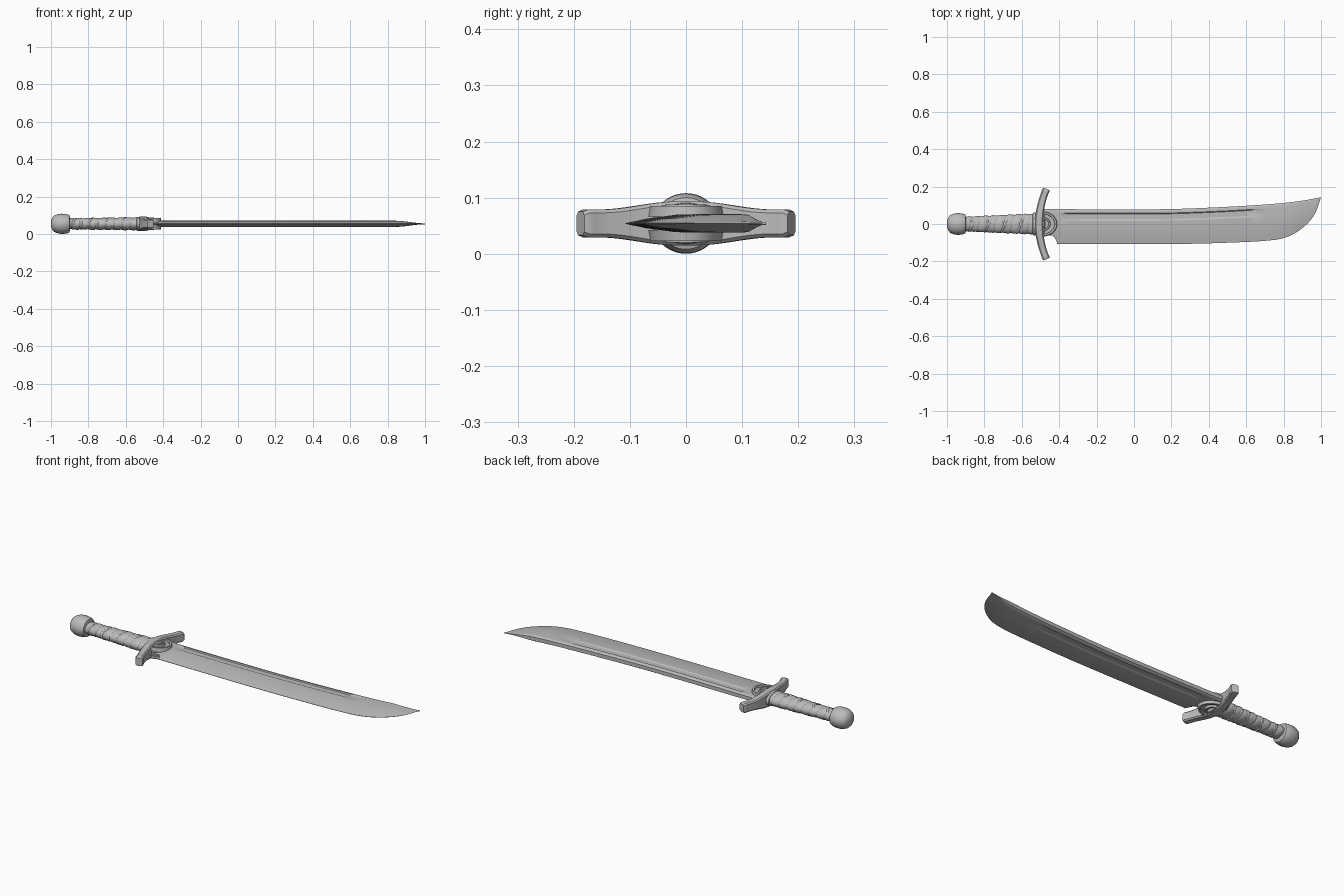
import bpy, bmesh, math
from mathutils import Vector

if "Cube" in bpy.data.objects:
    bpy.data.objects.remove(bpy.data.objects["Cube"])

MID = 0.054  # height of the sword's centre plane

steel = bpy.data.materials.new("grey_steel")
steel.use_nodes = True
steel.diffuse_color = (0.5, 0.5, 0.5, 1)
steel.node_tree.nodes["Principled BSDF"].inputs["Base Color"].default_value = (0.5, 0.5, 0.5, 1)


def loft(name, rings, angle=30):
    """Skin closed rings of equal length and cap both ends."""
    bm = bmesh.new()
    loops = [[bm.verts.new(p) for p in ring] for ring in rings]
    n = len(loops[0])
    for a, b in zip(loops, loops[1:]):
        for i in range(n):
            bm.faces.new((a[i], a[(i + 1) % n], b[(i + 1) % n], b[i]))
    bm.faces.new(loops[0])
    bm.faces.new(loops[-1])
    bmesh.ops.remove_doubles(bm, verts=bm.verts, dist=1e-5)
    bmesh.ops.recalc_face_normals(bm, faces=bm.faces)
    mesh = bpy.data.meshes.new(name)
    bm.to_mesh(mesh)
    bm.free()
    mesh.materials.append(steel)
    obj = bpy.data.objects.new(name, mesh)
    bpy.context.collection.objects.link(obj)
    bpy.ops.object.select_all(action='DESELECT')
    obj.select_set(True)
    bpy.context.view_layer.objects.active = obj
    bpy.ops.object.shade_smooth_by_angle(angle=math.radians(angle))
    return obj


def curve(points, x):
    """Smooth interpolation through points sorted by x."""
    def slope(i):
        a, b = points[max(i - 1, 0)], points[min(i + 1, len(points) - 1)]
        return (b[1] - a[1]) / (b[0] - a[0])
    for i in range(len(points) - 1):
        (x0, y0), (x1, y1) = points[i], points[i + 1]
        if x <= x1 or i == len(points) - 2:
            h = x1 - x0
            t = min(max((x - x0) / h, 0), 1)
            return ((2*t**3 - 3*t*t + 1) * y0 + (t**3 - 2*t*t + t) * h * slope(i)
                    + (3*t*t - 2*t**3) * y1 + (t**3 - t*t) * h * slope(i + 1))


def ease(a, b, x):
    t = min(max((x - a) / (b - a), 0), 1)
    return t * t * (3 - 2 * t)


# Blade: curved spine, long fuller and tapered cutting edge
SPINE = [(-0.48, 0.08), (-0.1, 0.078), (0.2, 0.08), (0.5, 0.092), (0.75, 0.108), (0.9, 0.125), (1, 0.143)]
EDGE = [(-0.41, -0.107), (0.2, -0.107), (0.5, -0.1), (0.75, -0.085), (0.84, -0.06),
        (0.92, -0.005), (0.97, 0.06), (1, 0.142)]


def blade_ring(x):
    top = curve(SPINE, x)
    # the heel of the edge is cut back in a small notch
    low = curve(EDGE, x) if x >= -0.41 else -0.062 - 0.03 * ease(-0.435, -0.41, x)
    width = top - low
    thin = 1 - 0.85 * ease(0.84, 1, x)
    groove = 0.004 * ease(-0.4, -0.37, x) * (1 - ease(0.6, 0.72, x))
    section = [(0, 0.010), (0.05, 0.0155), (0.11, 0.0165), (0.135, 0.0165 - groove),
               (0.28, 0.0165 - groove), (0.33, 0.0165), (0.52, 0.0155), (0.8, 0.0085), (1, 0.0008)]
    half = [(top - t * width, h * thin) for t, h in section]
    return ([Vector((x, y, MID + h)) for y, h in half]
            + [Vector((x, y, MID - h)) for y, h in reversed(half)])


stations = [-0.48, -0.435, -0.425, -0.415, -0.41]
stations += [-0.4 + 1.2 * i / 60 for i in range(60)]
stations += [0.8 + 0.2 * math.sin(math.pi / 2 * i / 24) for i in range(25)]
loft("blade", [blade_ring(x) for x in stations], 20)


def lathe(name, rings, sides=40, angle=40):
    """Elliptical rings along x: (x, half width, half height)."""
    return loft(name, [[Vector((x, ry * math.cos(a), MID + rz * math.sin(a)))
                        for a in (2 * math.pi * i / sides for i in range(sides))]
                       for x, ry, rz in rings], angle)


# Pommel: rounded knob with a tapered neck
knob = [(-1, 0.006), (-0.998, 0.02), (-0.992, 0.034), (-0.982, 0.044), (-0.965, 0.051),
        (-0.945, 0.054), (-0.925, 0.053), (-0.91, 0.05), (-0.902, 0.046), (-0.897, 0.03)]
lathe("pommel", [(x, r * 1.08, r) for x, r in knob])

# Grip: tapered oval handle wrapped in slanting, overlapping bands
grip_rings = []
SIDES, STEPS, TURNS = 48, 150, 9
for s in range(STEPS + 1):
    u = s / STEPS
    ring = []
    for i in range(SIDES):
        a = 2 * math.pi * i / SIDES
        band = (u * TURNS + a / (2 * math.pi)) % 1
        lift = 0.0045 * math.sin(math.pi * band) ** 0.5 - 0.003
        ring.append(Vector((-0.905 + 0.4 * u,
                            (0.038 + 0.018 * u + lift) * math.cos(a),
                            MID + (0.029 + 0.005 * u + lift) * math.sin(a))))
    grip_rings.append(ring)
loft("grip", grip_rings, 35)

# Raised crossing cords and a collar on the grip
for k in range(4):
    x = -0.86 + 0.085 * k
    for tilt in (-1, 1):
        rings = []
        for i in range(41):
            a = 2 * math.pi * i / 40
            cx = x + tilt * 0.022 * math.cos(a)
            u = (cx + 0.905) / 0.4
            rings.append([Vector((cx + 0.006 * math.cos(b),
                                  (0.038 + 0.018 * u + 0.003 * math.sin(b)) * math.cos(a),
                                  MID + (0.029 + 0.005 * u + 0.003 * math.sin(b)) * math.sin(a)))
                          for b in (math.pi * j / 3 for j in range(6))])
        loft("grip_cord", rings, 50)
lathe("grip_collar", [(-0.545, 0.05, 0.03), (-0.54, 0.06, 0.037), (-0.51, 0.062, 0.038),
                      (-0.48, 0.058, 0.036), (-0.475, 0.045, 0.03)])

# Crossguard: bowed bar with flared, bevelled ends
guard = []
for i in range(-20, 21):
    f = i / 20
    y, cx = 0.188 * f, -0.508 + 0.04 * f * f
    w = 0.017 + 0.006 * (1 - abs(f)) + 0.002 * ease(0.85, 0.95, abs(f))
    h = 0.039 - 0.014 * ease(0.1, 0.8, abs(f))
    if abs(i) == 20:
        w, h = w - 0.003, h - 0.004
    c = 0.006
    corners = [(w, h - c), (w - c, h), (c - w, h), (-w, h - c),
               (-w, c - h), (c - w, -h), (w - c, -h), (w, c - h)]
    skew = -0.42 * f
    guard.append([Vector((cx + dx, y + skew * dx, MID + dz)) for dx, dz in corners])
loft("crossguard", guard, 35)


# Langet: shield plate on both faces with a raised rim and inner chevron
def band(name, path, width, low, high, side):
    rings = []
    for i, p in enumerate(path):
        d = (path[min(i + 1, len(path) - 1)] - path[max(i - 1, 0)]).normalized()
        n = Vector((-d.y, d.x, 0)) * width / 2
        rings.append([Vector((q.x, q.y, MID + side * z)) for q, z in
                      ((p - n, low), (p - n * 0.6, high), (p + n * 0.6, high), (p + n, low))])
    loft(name, rings, 40)


def arch(back, front, half):
    return [Vector((back + (front - back) * math.cos(a) ** 0.85, half * math.sin(a), 0))
            for a in (math.pi / 2 * (j / 12 - 1) * 0.99 for j in range(25))]


plate = arch(-0.505, -0.412, 0.06)
loft("langet_plate", [[Vector((p.x, p.y, MID + z)) for p in plate] for z in (-0.022, 0.022)])
for side in (-1, 1):
    band("langet_rim", arch(-0.505, -0.418, 0.06), 0.016, 0.012, 0.031, side)
    band("langet_chevron", arch(-0.5, -0.452, 0.034), 0.013, 0.012, 0.034, side)
